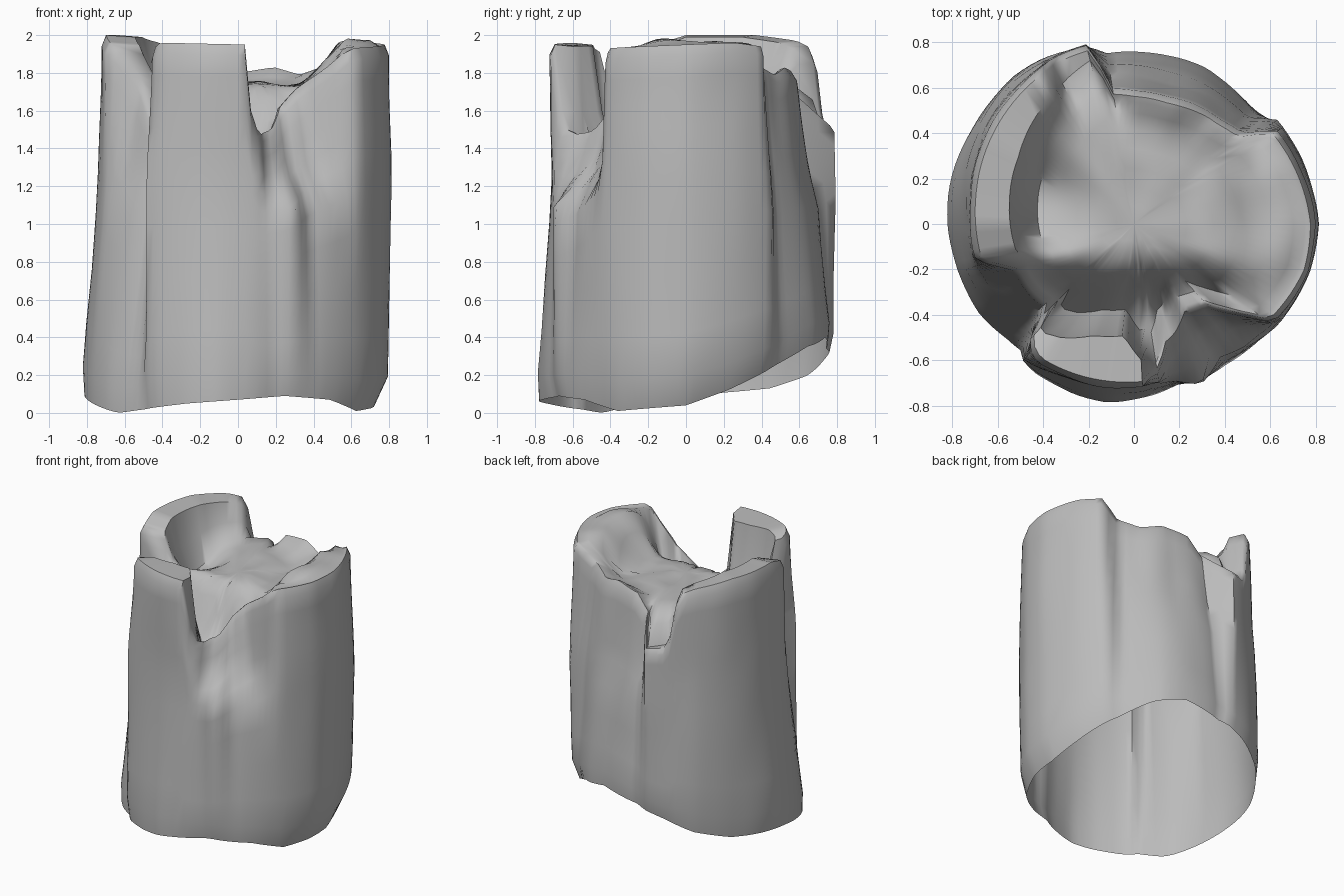
import bpy
import bmesh
from math import sin, cos, radians
from mathutils import Vector, noise

if "Cube" in bpy.data.objects:
    bpy.data.objects.remove(bpy.data.objects["Cube"])

COLUMNS = 120

# Profiles around the trunk: (angle in degrees, value)
bottom_edge = [(0, .04), (18, .12), (60, .35), (78, .4), (100, .34), (115, .28),
               (128, .2), (147, .13), (180, .09), (215, 0), (250, .05),
               (290, .09), (312, .07), (330, .01)]
base_radius = [(0, .79), (38, .75), (50, .77), (65, .82), (105, .8), (130, .85),
               (150, .84), (180, .84), (210, .81), (228, .76), (236, .79),
               (250, .81), (262, .81), (285, .73), (322, .76), (345, .79)]
waist_radius = [(0, .81), (36, .78), (43, .68), (75, .69), (99, .7), (105, .82),
                (130, .82), (150, .79), (180, .745), (195, .73), (205, .68),
                (222, .6), (227, .63), (231, .77), (260, .72), (284, .71),
                (293, .77), (303, .7), (325, .77), (345, .8)]
shoulder_radius = [(0, .81), (35, .77), (42, .66), (75, .64), (99, .65), (105, .82),
                   (130, .81), (150, .78), (180, .73), (194, .72), (204, .63),
                   (222, .56), (227, .62), (231, .76), (260, .72), (279, .71),
                   (285, .61), (300, .56), (312, .59), (319, .68), (325, .77),
                   (345, .8)]
crown_radius = [(0, .8), (33, .75), (39, .61), (50, .57), (75, .55), (99, .56),
                (105, .8), (118, .8), (147, .76), (170, .73), (193, .71),
                (201, .52), (224, .47), (228, .69), (235, .74), (273, .72),
                (277, .6), (284, .4), (300, .34), (312, .42), (319, .58),
                (325, .75), (345, .8)]
rim_height = [(0, 1.95), (20, 1.96), (33, 1.94), (39, 1.84), (55, 1.79), (70, 1.83),
              (90, 1.8), (100, 1.68), (104, 1.52), (116, 1.54), (121, 1.93),
              (130, 1.97), (150, 2), (180, 2), (193, 1.95), (202, 1.75), (215, 1.55),
              (225, 1.45), (228, 1.92), (235, 1.96), (273, 1.95), (276, 1.6),
              (280, 1.47), (290, 1.5), (300, 1.62), (312, 1.72), (320, 1.82),
              (325, 1.93)]
lip_width = [(0, .05), (100, .05), (118, .12), (150, .17), (193, .18), (202, .06),
             (227, .06), (234, .13), (250, .21), (265, .23), (273, .12),
             (279, .05)]


def around(profile, angle):
    """Interpolate a closed profile at an angle."""
    pts = profile + [(profile[0][0] + 360, profile[0][1])]
    for (a, u), (b, v) in zip(pts, pts[1:]):
        if a <= angle <= b:
            return u + (v - u) * (angle - a) / (b - a)
    return pts[-1][1]


def ease(t):
    t = min(max(t, 0), 1)
    return t * t * (3 - 2 * t)


def floor_height(x, y):
    """Broken wood inside: a plateau at the back falling to a front valley."""
    right_rise = ease((x - .33) / .25)
    plateau = 1.74 + .23 * right_rise
    pit = .15 * ease(1 - Vector((x + .4, y - .1)).length / .3)
    drop = ease((-.12 - y) / .3) * (1 - .9 * right_rise)
    bump = .03 * noise.noise(Vector((x, y, 0)) * 5)
    return plateau - pit - .4 * drop + bump


def column(angle):
    """One strip of points from the bottom edge, over the rim, to the middle."""
    a = radians(angle)
    low, top = around(bottom_edge, angle), around(rim_height, angle)
    silhouette = [(0, around(base_radius, angle)), (1.1, around(waist_radius, angle)),
                  (1.28, around(shoulder_radius, angle)), (2, around(crown_radius, angle))]
    points = []

    def add(r, z):
        points.append(Vector((r * cos(a), r * sin(a), z)))

    # Bark
    for t in (0, .08, .2, .35, .5, .62, .7, .77, .84, .91, .97):
        z = low + (top - low) * t
        r = around(silhouette, z)
        tuck = .02 + .05 * max(cos(a), 0) ** 4 if t == 0 else 0
        bump = noise.noise(Vector((cos(a) * 3, sin(a) * 3, z * 2)))
        add(r + .01 * bump - tuck, z)
    # Rim
    lip = around(lip_width, angle)
    add(r - .025, top)
    add(r - lip, top - .01)
    # Broken inside
    inner = r - lip - .05
    for f in (1, .85, .68, .5, .33, .16):
        x, y = inner * f * cos(a), inner * f * sin(a)
        z = floor_height(x, y)
        if f == 1:
            z += (top - z) * .4
        add(inner * f, z)
    return points


bm = bmesh.new()
strips = [[bm.verts.new(p) for p in column(360 * i / COLUMNS)] for i in range(COLUMNS)]
centre = bm.verts.new((0, 0, floor_height(0, 0)))
for i, left in enumerate(strips):
    right = strips[(i + 1) % COLUMNS]
    for j in range(len(left) - 1):
        bm.faces.new((left[j], right[j], right[j + 1], left[j + 1]))
    bm.faces.new((left[-1], right[-1], centre))

mesh = bpy.data.meshes.new("broken_stump")
bm.to_mesh(mesh)
bm.free()
stump = bpy.data.objects.new("broken_stump", mesh)
bpy.context.collection.objects.link(stump)

# Plain grey
grey = bpy.data.materials.new("plain_grey")
grey.use_nodes = True
colour = (.5, .5, .5, 1)
grey.diffuse_color = colour
grey.node_tree.nodes["Principled BSDF"].inputs["Base Color"].default_value = colour
mesh.materials.append(grey)

bpy.context.view_layer.objects.active = stump
stump.select_set(True)
bpy.ops.object.shade_smooth_by_angle(angle=radians(60))
